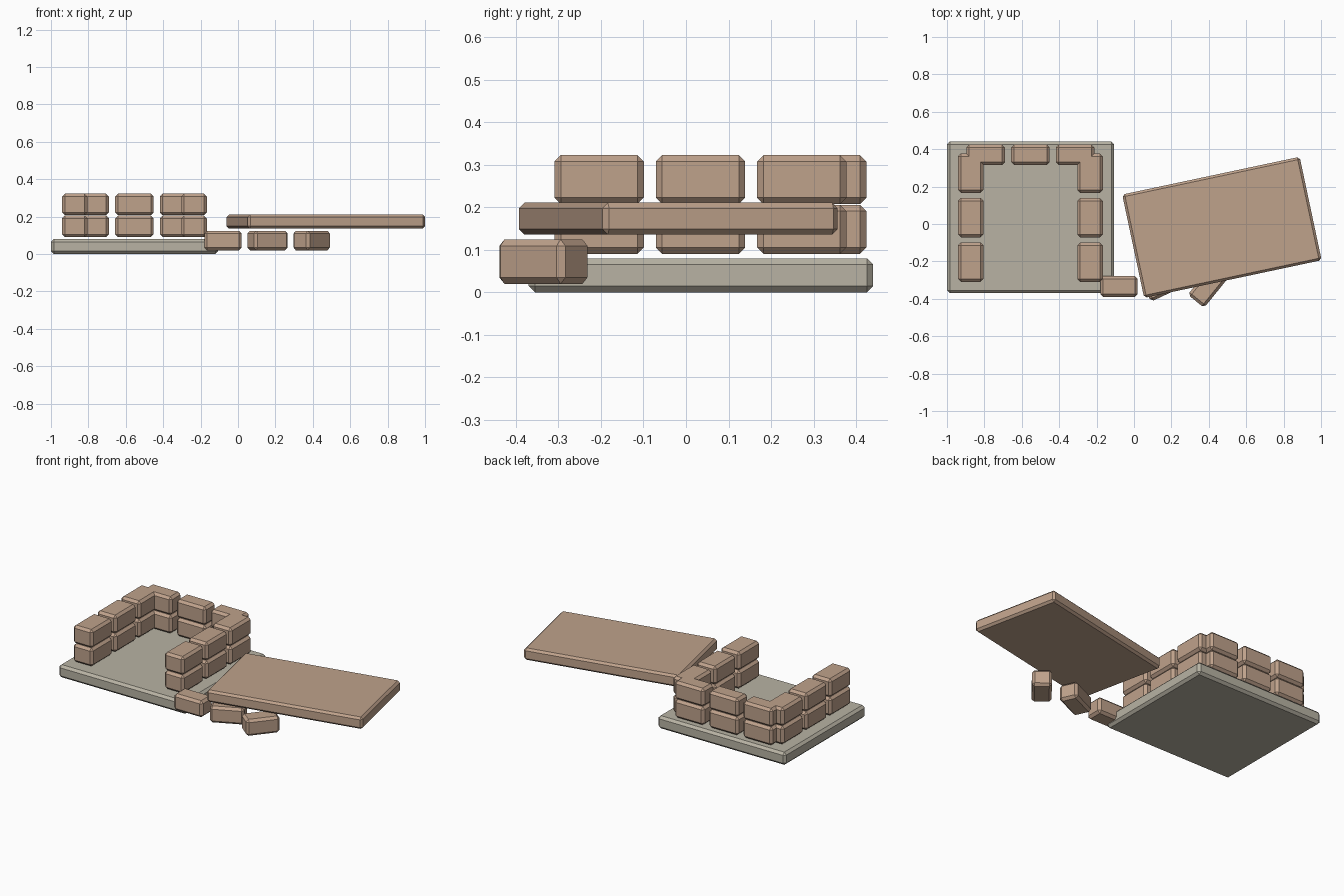
import bpy
import math

cube = bpy.data.objects.get("Cube")
if cube:
    bpy.data.objects.remove(cube, do_unlink=True)


def make_material(name, colour):
    mat = bpy.data.materials.new(name)
    mat.use_nodes = True
    mat.diffuse_color = colour
    mat.node_tree.nodes["Principled BSDF"].inputs["Base Color"].default_value = colour
    return mat


sandstone = make_material("sandstone", (0.52, 0.36, 0.26, 1))
grey_stone = make_material("grey stone", (0.48, 0.45, 0.37, 1))


def stone(name, centre, size, material, angle=0, chamfer=0.015):
    """Chamfered flat-faced block, turned about the vertical axis."""
    bpy.ops.mesh.primitive_cube_add(size=1, location=centre)
    obj = bpy.context.object
    obj.name = obj.data.name = name
    obj.scale = size
    bpy.ops.object.transform_apply(location=False, rotation=False, scale=True)
    obj.rotation_euler.z = math.radians(angle)
    bevel = obj.modifiers.new("chamfer", "BEVEL")
    bevel.width = chamfer
    bevel.segments = 1
    obj.data.materials.append(material)
    return obj


# Floor slab
stone("floor_slab", (-0.553, 0.035, 0.04), (0.894, 0.81, 0.08), grey_stone)

# Two courses of wall blocks around three sides of the floor
for course, z in (("lower", 0.148), ("upper", 0.265)):
    for i in range(3):
        for side, x in (("right", -0.873), ("left", -0.235)):
            stone(f"{course}_{side}_wall_block_{i + 1}",
                  (x, -0.204 + i * 0.238, z), (0.136, 0.21, 0.115), sandstone)
        stone(f"{course}_back_wall_block_{i + 1}",
              (-0.793 + i * 0.239, 0.37, z), (0.206, 0.108, 0.115), sandstone)

# Fallen lid resting beside the walls
stone("fallen_lid", (0.47, -0.018, 0.173), (0.97, 0.565, 0.075),
      sandstone, angle=12, chamfer=0.013)

# Loose blocks in front of the lid
for i, (x, y, angle) in enumerate(((-0.08, -0.334, 0), (0.158, -0.322, 25), (0.394, -0.335, 51))):
    stone(f"loose_block_{i + 1}", (x, y, 0.072), (0.2, 0.112, 0.104), sandstone, angle=angle)
